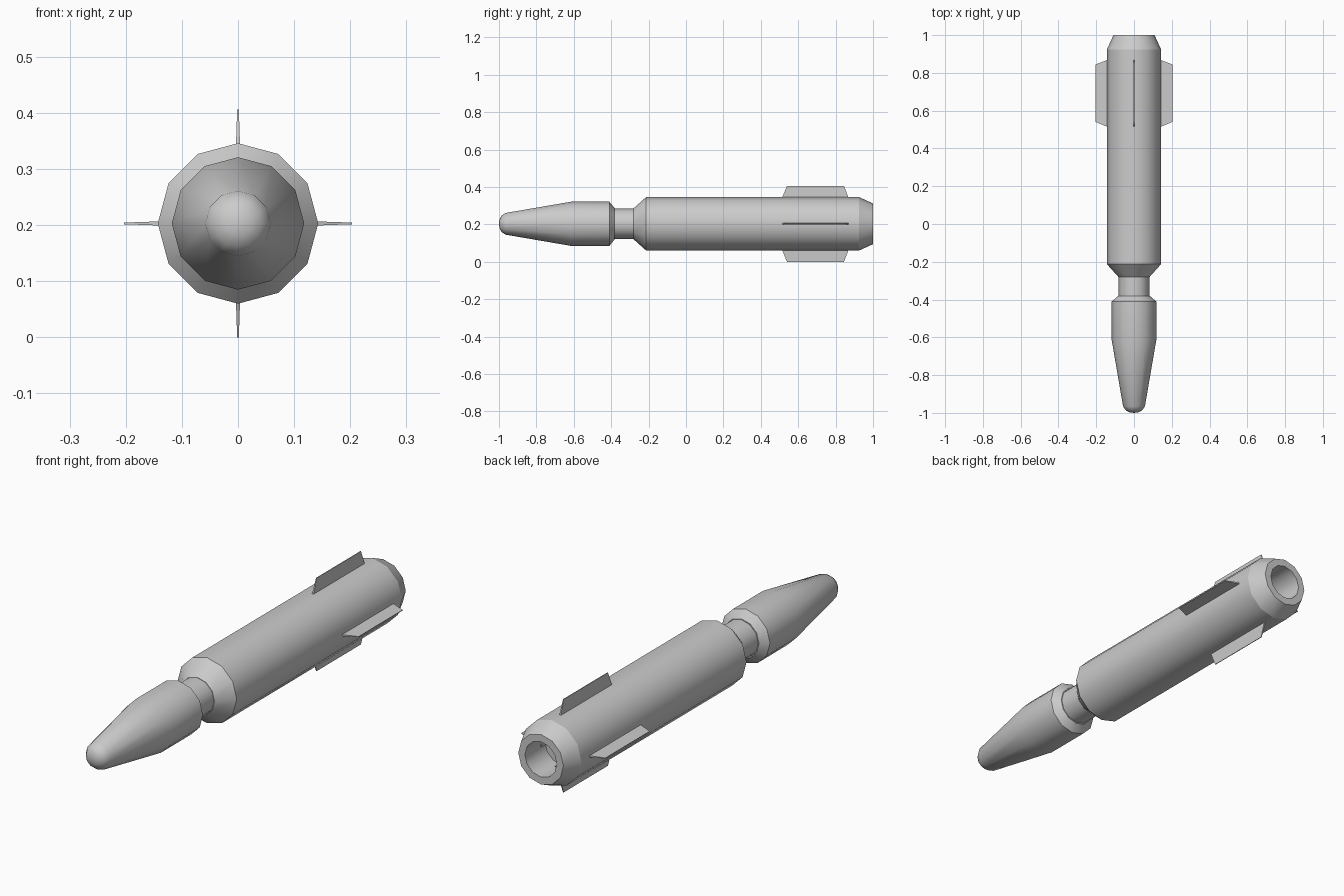
import bpy, bmesh, math
from mathutils import Matrix, Vector

if "Cube" in bpy.data.objects:
    bpy.data.objects.remove(bpy.data.objects["Cube"])

AXIS_Z = 0.203
SIDES = 12


def make_object(name, bm):
    bmesh.ops.recalc_face_normals(bm, faces=bm.faces)
    me = bpy.data.meshes.new(name)
    bm.to_mesh(me)
    bm.free()
    ob = bpy.data.objects.new(name, me)
    bpy.context.collection.objects.link(ob)
    return ob


def lathe(name, profile, sharp):
    """Revolve (y, radius) points round the long axis; rings in sharp stay crisp."""
    bm = bmesh.new()
    rings = []
    for y, r in profile:
        if r == 0:
            rings.append([bm.verts.new((0, y, AXIS_Z))] * SIDES)
            continue
        angles = [2 * math.pi * i / SIDES for i in range(SIDES)]
        rings.append([bm.verts.new((r * math.cos(a), y, AXIS_Z + r * math.sin(a)))
                      for a in angles])
    for a, b in zip(rings, rings[1:]):
        for i in range(SIDES):
            j = (i + 1) % SIDES
            quad = list(dict.fromkeys((a[i], a[j], b[j], b[i])))
            bm.faces.new(quad).smooth = True
    for k in sharp:
        for i in range(SIDES):
            edge = bm.edges.get((rings[k][i], rings[k][(i + 1) % SIDES]))
            edge.smooth = False
    return make_object(name, bm)


# Rounded, tapering nose section
lathe("nose_section",
      [(-1.0, 0), (-0.997, 0.022), (-0.987, 0.043), (-0.965, 0.058),
       (-0.615, 0.118), (-0.41, 0.118), (-0.382, 0.085), (-0.382, 0)],
      sharp=[5, 6])

# Narrow neck joining nose and body
lathe("neck", [(-0.40, 0), (-0.40, 0.081), (-0.26, 0.081), (-0.26, 0)], sharp=[1, 2])

# Main body with bevelled ends and an open exhaust bore
lathe("body",
      [(-0.28, 0), (-0.28, 0.083), (-0.213, 0.143), (0.925, 0.143),
       (1.0, 0.109), (1.0, 0.077), (0.86, 0.077), (0.86, 0)],
      sharp=[1, 2, 3, 4, 5, 6])

# Four thin tapered fins, roots buried in the body
root = [(0.485, 0.07), (0.895, 0.07), (0.845, 0.203), (0.54, 0.203)]
half_thickness = [0.006, 0.006, 0.0015, 0.0015]
for n, label in enumerate(("top", "left", "bottom", "right")):
    bm = bmesh.new()
    turn = Matrix.Rotation(n * math.pi / 2, 3, 'Y')
    sides = []
    for s in (-1, 1):
        sides.append([bm.verts.new(turn @ Vector((s * t, y, r)) + Vector((0, 0, AXIS_Z)))
                      for (y, r), t in zip(root, half_thickness)])
    bm.faces.new(sides[0])
    bm.faces.new(sides[1][::-1])
    for i in range(4):
        j = (i + 1) % 4
        bm.faces.new((sides[0][i], sides[0][j], sides[1][j], sides[1][i]))
    make_object(label + "_fin", bm)
